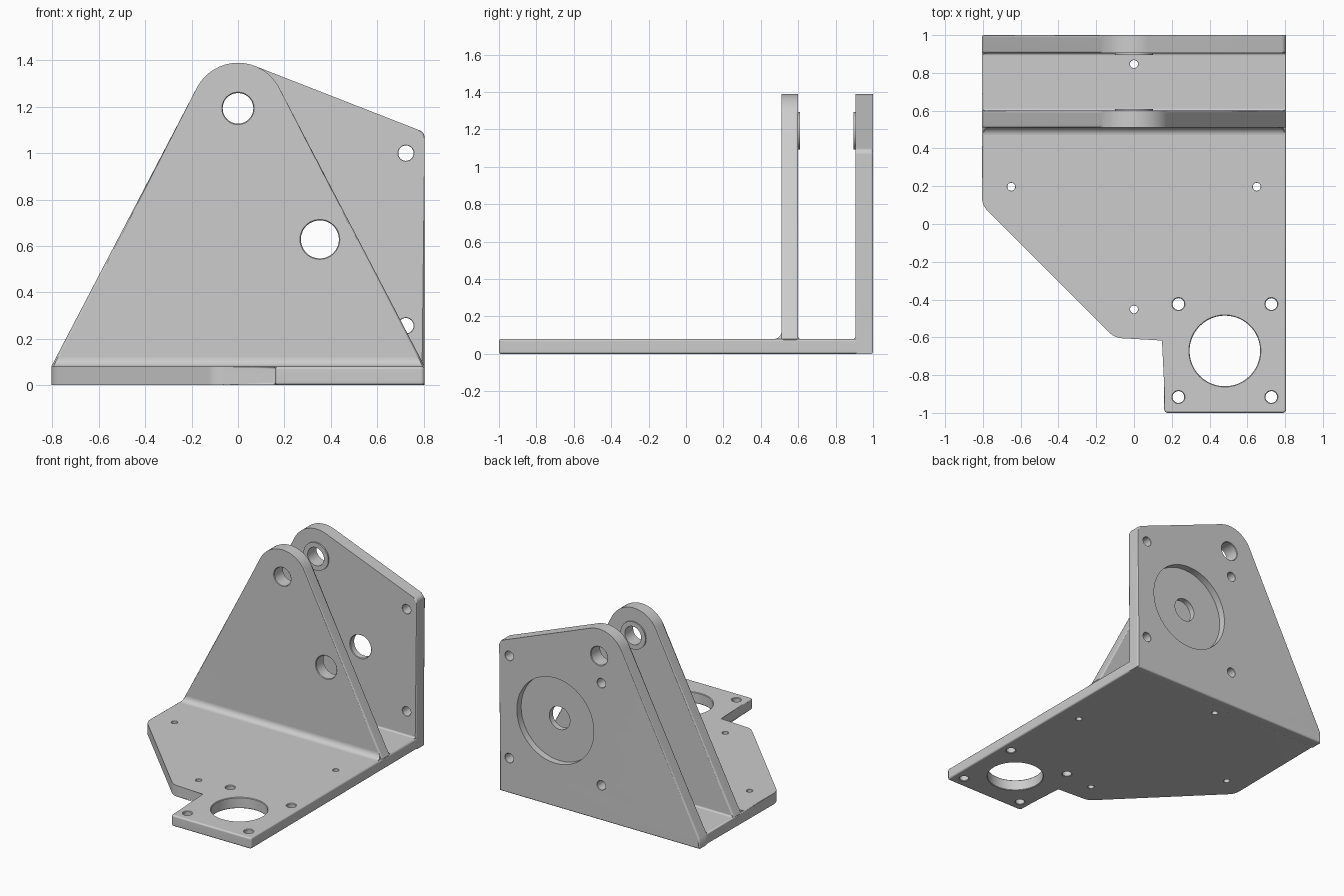
import bpy, bmesh
from math import sin, cos, pi, radians
from mathutils import Vector

cube = bpy.data.objects.get("Cube")
if cube:
    bpy.data.objects.remove(cube, do_unlink=True)

grey = bpy.data.materials.new("satin_grey")
grey.use_nodes = True
colour = (0.604, 0.604, 0.604, 1)
grey.diffuse_color = colour
grey.node_tree.nodes["Principled BSDF"].inputs["Base Color"].default_value = colour

HALF = 0.805        # half width
BASE = 0.08         # base thickness
FRONT = (0.51, 0.60)
REAR = (0.905, 1.0)
BEVEL = 0.012
PIVOT = (0, 1.193)
MOTOR = (0.353, 0.628)


def flat(u, v, w):      # outline lies on the ground, depth goes up
    return (u, v, w)


def upright(u, v, w):   # outline stands facing front, depth goes back
    return (u, w, v)


def sideways(u, v, w):  # outline seen from the side, depth goes across
    return (w, u, v)


def rounded(corners):
    """Outline from (u, v, radius) corners, each replaced with a tangent arc."""
    out = []
    for i, (u, v, r) in enumerate(corners):
        p = Vector((u, v))
        a = (Vector(corners[i - 1][:2]) - p).normalized()
        b = (Vector(corners[(i + 1) % len(corners)][:2]) - p).normalized()
        if r == 0:
            out.append(p)
            continue
        half = a.angle(b) / 2
        centre = p + (a + b).normalized() * (r / sin(half))
        reach = r * cos(half) / sin(half)
        start = (p + a * reach - centre).normalized()
        end = (p + b * reach - centre).normalized()
        n = 16 if r > 0.05 else 4
        for k in range(n + 1):
            out.append(centre + start.slerp(end, k / n) * r)
    return out


def finish(bm, name):
    bmesh.ops.recalc_face_normals(bm, faces=bm.faces)
    mesh = bpy.data.meshes.new(name)
    bm.to_mesh(mesh)
    bm.free()
    mesh.materials.append(grey)
    obj = bpy.data.objects.new(name, mesh)
    bpy.context.collection.objects.link(obj)
    return obj


def slab(name, outline, depth, place, bevel=0.0):
    """Extruded outline with softened rims."""
    bm = bmesh.new()
    rims = [[bm.verts.new(place(u, v, w)) for u, v in outline] for w in depth]
    caps = [bm.faces.new(r) for r in rims]
    n = len(outline)
    for i in range(n):
        j = (i + 1) % n
        bm.faces.new((rims[0][i], rims[0][j], rims[1][j], rims[1][i]))
    if bevel:
        edges = [e for f in caps for e in f.edges]
        bmesh.ops.bevel(bm, geom=edges, offset=bevel, segments=3,
                        profile=0.5, affect='EDGES')
    return finish(bm, name)


def circle(centre, r, n=48):
    return [(centre[0] + r * cos(2 * pi * k / n),
             centre[1] + r * sin(2 * pi * k / n)) for k in range(n)]


def drill(obj, centre, r, depth, place, chamfer=0.004):
    """Cut a hole through depth, lightly chamfered at both mouths."""
    lo, hi = depth
    c = chamfer
    stations = [(lo - c, r + 2 * c), (lo + c, r), (hi - c, r), (hi + c, r + 2 * c)]
    if not c:
        stations = [(lo, r), (hi, r)]
    bm = bmesh.new()
    rings = [[bm.verts.new(place(u, v, w)) for u, v in circle(centre, rad)]
             for w, rad in stations]
    bm.faces.new(rings[0])
    bm.faces.new(rings[-1])
    for a, b in zip(rings, rings[1:]):
        for i in range(len(a)):
            bm.faces.new((a[i - 1], a[i], b[i], b[i - 1]))
    cutter = finish(bm, "cutter")
    cutter.hide_render = True
    mod = obj.modifiers.new("hole", 'BOOLEAN')
    mod.operation, mod.solver, mod.object = 'DIFFERENCE', 'EXACT', cutter
    bpy.context.view_layer.objects.active = obj
    bpy.ops.object.modifier_apply(modifier=mod.name)
    bpy.data.objects.remove(cutter, do_unlink=True)


def square(centre, du, dv):
    return [(centre[0] + a * du, centre[1] + b * dv) for a in (-1, 1) for b in (-1, 1)]


# Base plate with an offset tongue
base = slab("base_plate", rounded([
    (-HALF, 0.92, 0), (-HALF, 0.1, 0.1), (-0.1, -0.605, 0.1), (0.16, -0.605, 0),
    (0.16, -1, 0.018), (HALF, -1, 0.018), (HALF, 0.92, 0)]),
    (0, BASE), flat, BEVEL)
drill(base, (0.481, -0.672), 0.187, (0, BASE), flat)
for spot in square((0.481, -0.67), 0.246, 0.246):
    drill(base, spot, 0.031, (0, BASE), flat)
for spot in [(0, 0.847), (-0.65, 0.197), (0.65, 0.197), (0, -0.452)]:
    drill(base, spot, 0.021, (0, BASE), flat, 0.001)

# Front wall, a triangle with a round top
front = slab("front_wall", rounded([
    (-0.79, 0.05, 0), (-HALF, BASE, 0), (0, 1.622, 0.2),
    (HALF, BASE, 0), (0.79, 0.05, 0)]), FRONT, upright, BEVEL)
drill(front, PIVOT, 0.066, FRONT, upright)
drill(front, MOTOR, 0.082, FRONT, upright)

# Rear wall, with one full height side
rear = slab("rear_wall", rounded([
    (-HALF, 0, 0), (-HALF, BASE, 0), (-0.094, 1.441, 0.2),
    (HALF, 1.09, 0.035), (HALF, 0, 0)]), REAR, upright, BEVEL)
drill(rear, PIVOT, 0.066, REAR, upright)
drill(rear, MOTOR, 0.31, (REAR[1] - 0.05, REAR[1] + 0.02), upright, 0)
drill(rear, MOTOR, 0.083, (REAR[0], REAR[1] - 0.045), upright)
for spot in square(MOTOR, 0.371, 0.372):
    drill(rear, spot, 0.033, REAR, upright, 0.002)

# Raised rings around the pivot holes on the inner faces
bosses = []
for name, lo, hi in (("front_boss", FRONT[1] - 0.005, FRONT[1] + 0.01),
                     ("rear_boss", REAR[0] - 0.01, REAR[0] + 0.005)):
    ring = slab(name, circle(PIVOT, 0.1), (lo, hi), upright)
    drill(ring, PIVOT, 0.066, (lo - 0.01, hi + 0.01), upright, 0)
    bosses.append(ring)


def fillet(name, y, side, r, slope_right=True):
    """Concave strip between a wall and the base, trimmed to the wall's slope."""
    arc = [(y + side * r * (1 - sin(t)), BASE + r * (1 - cos(t)))
           for t in [k * pi / 16 for k in range(9)]]
    outline = [(y + side * r, BASE - 0.01)] + arc + [(y - side * 0.01, BASE - 0.01)]
    obj = slab(name, outline, (-HALF + 0.008, HALF - 0.008), sideways)
    for v in obj.data.vertices:
        if v.co.x < 0 or slope_right:
            trim = max(0, v.co.z - BASE) * 0.522
            v.co.x += trim if v.co.x < 0 else -trim
    return obj


# Fillets at the feet of the walls
strips = [fillet("front_fillet", FRONT[0], -1, 0.04),
          fillet("inner_front_fillet", FRONT[1], 1, 0.012),
          fillet("inner_rear_fillet", REAR[0], -1, 0.012, False)]

# Smooth shading with crisp flats
for obj in [base, front, rear] + bosses + strips:
    bpy.ops.object.select_all(action='DESELECT')
    obj.select_set(True)
    bpy.context.view_layer.objects.active = obj
    bpy.ops.object.shade_smooth_by_angle(angle=radians(38))
    mod = obj.modifiers.new("crisp_flats", 'WEIGHTED_NORMAL')
    mod.keep_sharp = True
